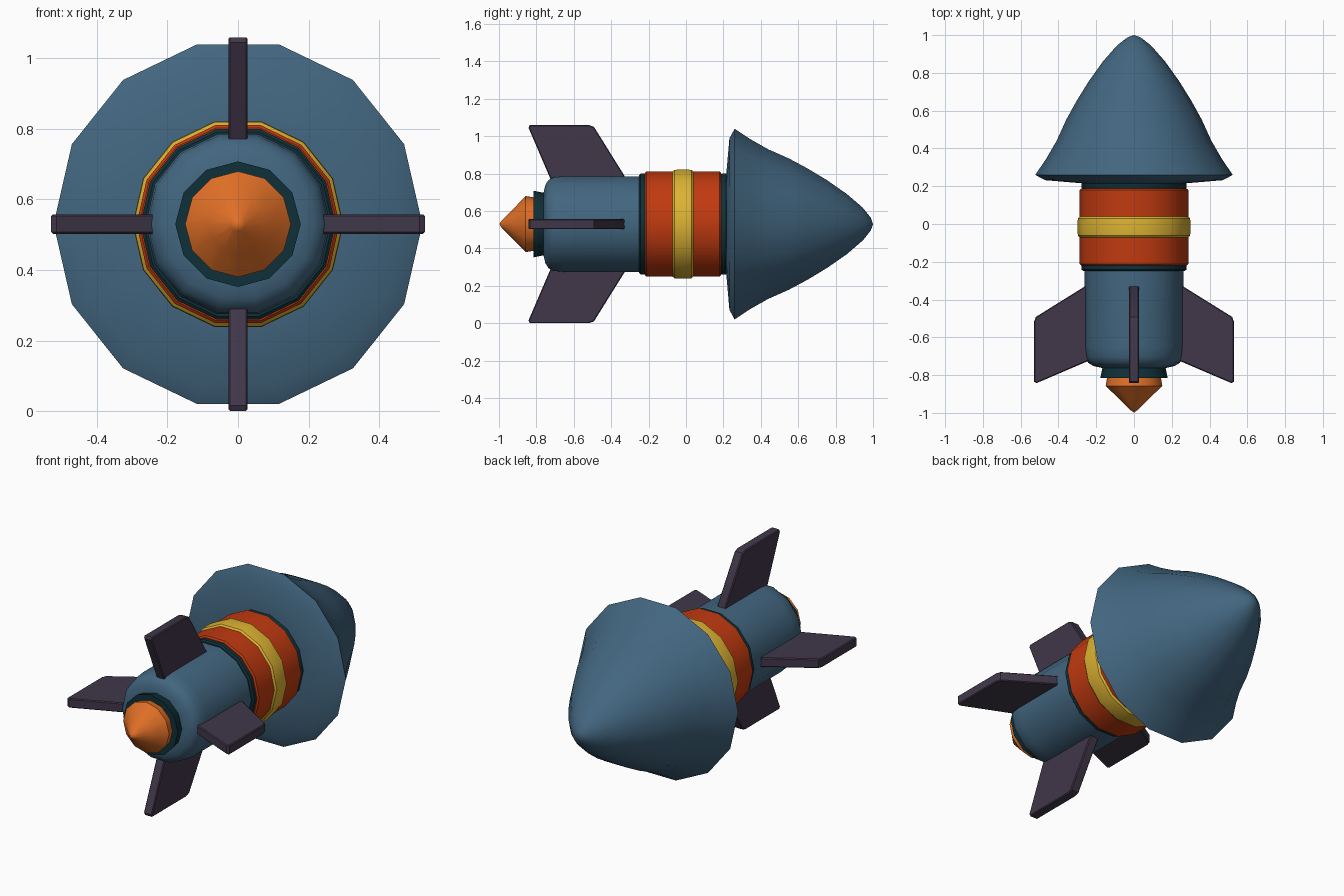
import bpy, bmesh, math
from mathutils import Matrix

if "Cube" in bpy.data.objects:
    bpy.data.objects.remove(bpy.data.objects["Cube"])

CZ = 0.53  # height of the rocket axis


def mat(name, rgb):
    m = bpy.data.materials.new(name)
    m.diffuse_color = (*rgb, 1)
    m.use_nodes = True
    m.node_tree.nodes["Principled BSDF"].inputs["Base Color"].default_value = m.diffuse_color
    return m


BLUE = mat("steel blue", (0.055, 0.133, 0.215))
RED = mat("red orange", (0.53, 0.042, 0.005))
YELLOW = mat("yellow", (0.72, 0.45, 0.033))
ORANGE = mat("flame orange", (0.75, 0.16, 0.02))
TEAL = mat("dark teal", (0.005, 0.03, 0.04))
PURPLE = mat("dark purple", (0.052, 0.038, 0.066))


def finish(bm, name, material):
    bmesh.ops.recalc_face_normals(bm, faces=bm.faces)
    me = bpy.data.meshes.new(name)
    bm.to_mesh(me)
    bm.free()
    me.materials.append(material)
    ob = bpy.data.objects.new(name, me)
    bpy.context.collection.objects.link(ob)
    bpy.ops.object.select_all(action='DESELECT')
    ob.select_set(True)
    bpy.context.view_layer.objects.active = ob
    bpy.ops.object.shade_smooth_by_angle(angle=math.radians(35))
    return ob


def lathe(name, profile, material, n=14):
    """Spin (radius, y) points round the long axis; radius 0 makes a tip."""
    bm = bmesh.new()
    rings = []
    for r, y in profile:
        k = n if r > 0 else 1
        rings.append([bm.verts.new((r * math.cos(2 * math.pi * i / n), y,
                                    CZ + r * math.sin(2 * math.pi * i / n))) for i in range(k)])
    for a, b in zip(rings, rings[1:]):
        for i in range(n):
            j = (i + 1) % n
            vs = [a[i % len(a)], a[j % len(a)], b[j % len(b)], b[i % len(b)]]
            bm.faces.new(list(dict.fromkeys(vs)))
    for ring in (rings[0], rings[-1]):
        if len(ring) > 1:
            bm.faces.new(ring)
    return finish(bm, name, material)


# Nose cone with flared rim
lathe("nose_cone", [(0.27, 0.215), (0.47, 0.232), (0.523, 0.26), (0.465, 0.345), (0.41, 0.44),
                    (0.36, 0.55), (0.305, 0.65), (0.24, 0.755), (0.165, 0.86), (0.09, 0.945),
                    (0.035, 0.988), (0, 1.0)], BLUE)

# Middle section and bands
lathe("front_collar", [(0.27, 0.18), (0.277, 0.19), (0.277, 0.215), (0.27, 0.22)], TEAL)
lathe("red_section", [(0.28, -0.22), (0.288, -0.212), (0.288, 0.18), (0.28, 0.188)], RED)
lathe("yellow_band", [(0.285, -0.075), (0.297, -0.062), (0.299, -0.04), (0.299, 0.01),
                      (0.297, 0.03), (0.285, 0.042)], YELLOW)
lathe("rear_collar", [(0.268, -0.25), (0.277, -0.242), (0.277, -0.21)], TEAL)

# Rear body, nozzle and flame
lathe("rear_body", [(0.17, -0.762), (0.215, -0.752), (0.242, -0.735), (0.257, -0.705),
                    (0.262, -0.65), (0.262, -0.23)], BLUE)
lathe("nozzle", [(0.15, -0.815), (0.178, -0.815), (0.165, -0.75)], TEAL, 12)
lathe("flame", [(0, -0.998), (0.02, -0.985), (0.085, -0.92), (0.15, -0.857), (0.142, -0.81)],
      ORANGE, 12)

# Four fins, turned round the axis
OUTLINE = [(0.23, -0.72), (0.515, -0.842), (0.53, -0.835), (0.53, -0.52), (0.52, -0.492),
           (0.26, -0.33), (0.23, -0.33)]
for k, side in enumerate(("right", "top", "left", "bottom")):
    bm = bmesh.new()
    f = bm.faces.new([bm.verts.new((r, y, -0.0275)) for r, y in OUTLINE])
    ex = bmesh.ops.extrude_face_region(bm, geom=[f])["geom"]
    bmesh.ops.translate(bm, vec=(0, 0, 0.055), verts=[v for v in ex if isinstance(v, bmesh.types.BMVert)])
    bmesh.ops.recalc_face_normals(bm, faces=bm.faces)
    rim = [e for e in bm.edges if abs(e.verts[0].co.z - e.verts[1].co.z) < 1e-5]
    bmesh.ops.bevel(bm, geom=rim, offset=0.005, segments=1, affect='EDGES')
    bm.transform(Matrix.Translation((0, 0, CZ)) @ Matrix.Rotation(-k * math.pi / 2, 4, 'Y'))
    finish(bm, side + "_fin", PURPLE)
